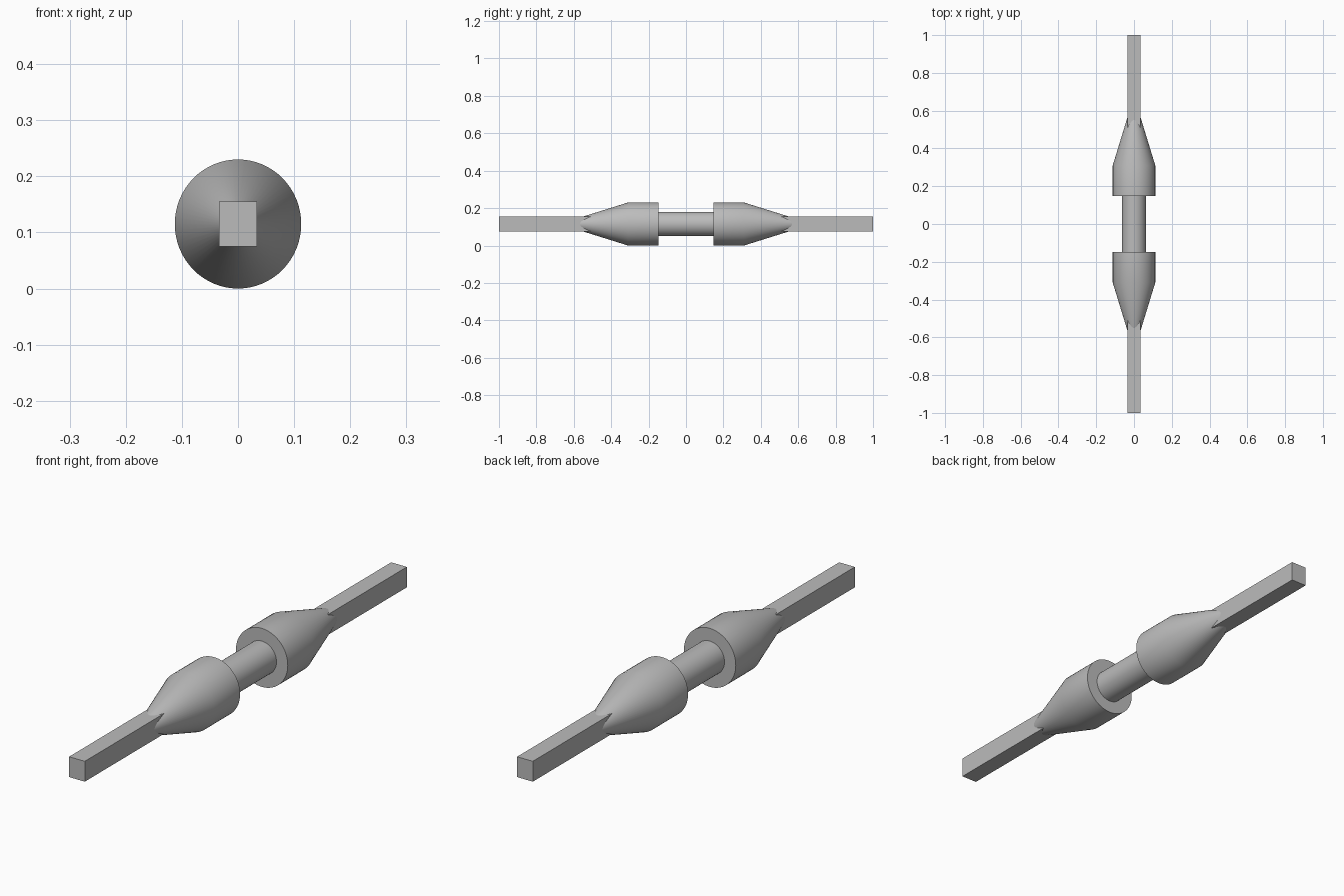
import bpy
import bmesh
from math import radians, pi
from mathutils import Matrix, Vector

cube = bpy.data.objects.get("Cube")
if cube:
    bpy.data.objects.remove(cube, do_unlink=True)

CENTER_Z = 0.115

# single grey material
grey = bpy.data.materials.new("plain_grey")
grey.use_nodes = True
colour = (0.5, 0.5, 0.5, 1)
grey.diffuse_color = colour
grey.node_tree.nodes["Principled BSDF"].inputs["Base Color"].default_value = colour


def finish(bm, name):
    bmesh.ops.recalc_face_normals(bm, faces=bm.faces)
    mesh = bpy.data.meshes.new(name)
    bm.to_mesh(mesh)
    bm.free()
    mesh.materials.append(grey)
    obj = bpy.data.objects.new(name, mesh)
    obj.location.z = CENTER_Z
    bpy.context.collection.objects.link(obj)
    return obj


def lathe(name, profile, steps=64):
    """Revolve (radius, y) points around the y axis."""
    bm = bmesh.new()
    verts = [bm.verts.new((0, y, r)) for r, y in profile]
    edges = [bm.edges.new(pair) for pair in zip(verts, verts[1:])]
    bmesh.ops.spin(bm, geom=verts + edges, cent=(0, 0, 0), axis=(0, 1, 0),
                   angle=2 * pi, steps=steps, use_duplicate=False)
    bmesh.ops.remove_doubles(bm, verts=bm.verts, dist=0.0001)
    # very slightly narrower across than tall
    bmesh.ops.scale(bm, vec=(0.98, 1, 1), verts=bm.verts)
    obj = finish(bm, name)
    bpy.ops.object.select_all(action="DESELECT")
    obj.select_set(True)
    bpy.context.view_layer.objects.active = obj
    bpy.ops.object.shade_smooth_by_angle(angle=radians(30))
    return obj


# spindle: thin neck between two collars that taper to the bars
half = [(0.065, 0.148), (0.115, 0.148), (0.115, 0.31), (0.03, 0.582), (0, 0.582)]
lathe("spindle", [(r, -y) for r, y in reversed(half)] + half)

# rectangular bars emerging from the tapered ends
for name, side in (("front_bar", -1), ("back_bar", 1)):
    bm = bmesh.new()
    shape = Matrix.Translation(Vector((0, side * 0.74, 0))) @ Matrix.Diagonal((0.068, 0.52, 0.08, 1))
    bmesh.ops.create_cube(bm, size=1, matrix=shape)
    finish(bm, name)
